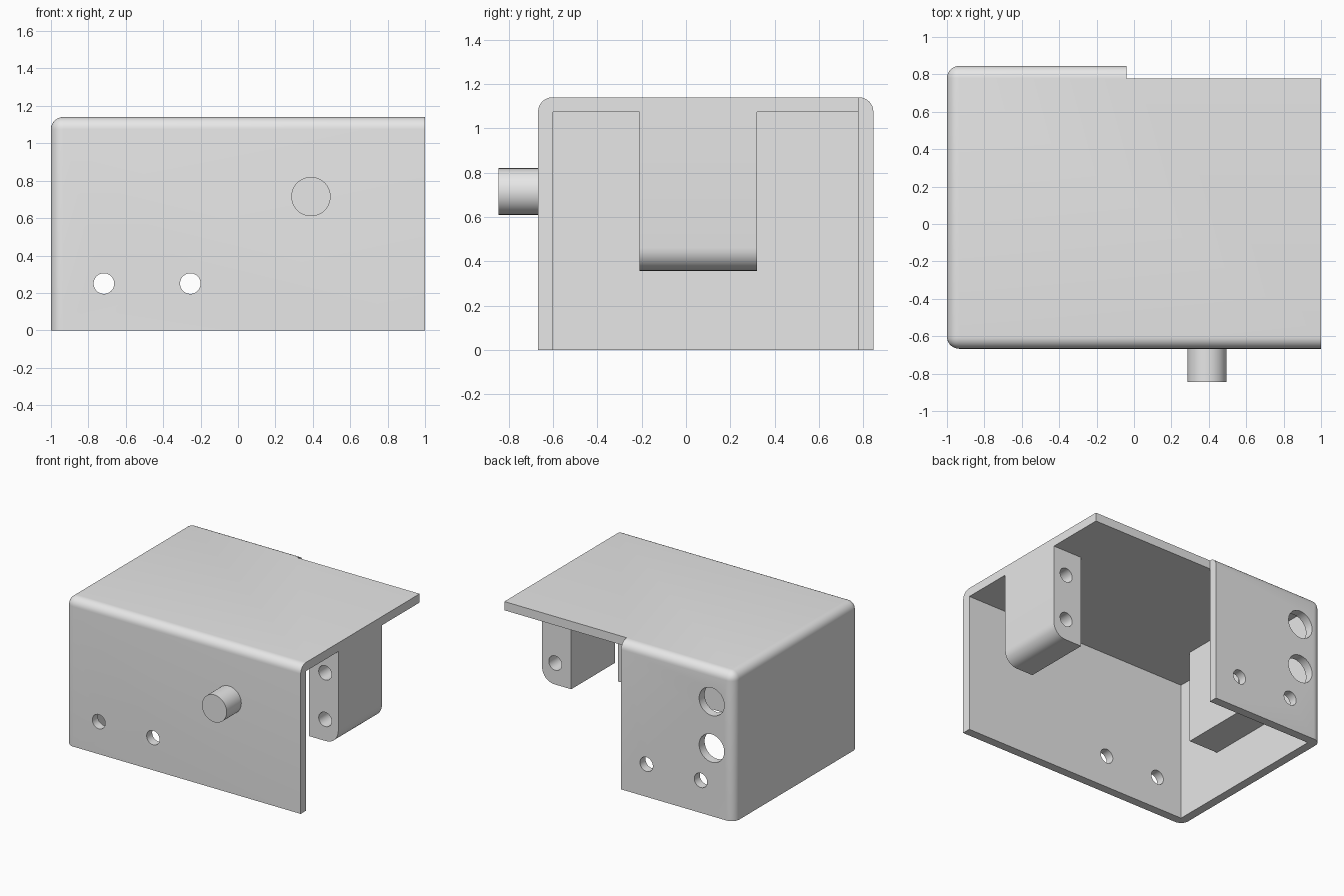
import bpy
import bmesh
import math
from mathutils import Matrix, Vector

if "Cube" in bpy.data.objects:
    bpy.data.objects.remove(bpy.data.objects["Cube"], do_unlink=True)

grey = bpy.data.materials.new("plain grey")
grey.use_nodes = True
grey.diffuse_color = (0.8, 0.8, 0.8, 1)
grey.node_tree.nodes["Principled BSDF"].inputs["Base Color"].default_value = (0.8, 0.8, 0.8, 1)

# Main dimensions
WALL = 0.067
FRONT, BACK, TOP = -0.667, 0.845, 1.14
INNER_BACK = BACK - WALL
INNER_TOP = TOP - WALL


def finish(name, bm):
    mesh = bpy.data.meshes.new(name)
    bm.to_mesh(mesh)
    bm.free()
    mesh.materials.append(grey)
    obj = bpy.data.objects.new(name, mesh)
    bpy.context.collection.objects.link(obj)
    return obj


def box(name, low, high, radius=0, rounded=None):
    """Box between two corners; edges whose midpoint passes the rule are rounded."""
    low, high = Vector(low), Vector(high)
    bm = bmesh.new()
    bmesh.ops.create_cube(bm, size=1)
    for v in bm.verts:
        v.co = Vector([l + (c + 0.5) * (h - l) for l, c, h in zip(low, v.co, high)])
    if rounded:
        edges = [e for e in bm.edges
                 if rounded((e.verts[0].co + e.verts[1].co) / 2)]
        bmesh.ops.bevel(bm, geom=edges, offset=radius, segments=8,
                        profile=0.5, affect='EDGES')
    return finish(name, bm)


def rod(name, x, z, radius, y0, y1):
    """Cylinder running along y."""
    bm = bmesh.new()
    bmesh.ops.create_cone(bm, cap_ends=True, segments=48, radius1=radius,
                          radius2=radius, depth=y1 - y0)
    turn = Matrix.Rotation(math.pi / 2, 4, 'X')
    bm.transform(Matrix.Translation((x, (y0 + y1) / 2, z)) @ turn)
    return finish(name, bm)


def cut(obj, cutter):
    mod = obj.modifiers.new("cut", 'BOOLEAN')
    mod.operation = 'DIFFERENCE'
    mod.solver = 'EXACT'
    mod.object = cutter
    bpy.context.view_layer.objects.active = obj
    bpy.ops.object.modifier_apply(modifier=mod.name)
    bpy.data.objects.remove(cutter, do_unlink=True)


# Shell: rounded along the top edges and the closed end's corners
def shell_edge(p):
    on_end = p.x < -0.99
    on_top = p.z > TOP - 0.01
    on_side = p.y < FRONT + 0.01 or p.y > BACK - 0.01
    return on_end + on_top + on_side > 1


shell = box("shell", (-1, FRONT, 0), (1, BACK, TOP), 0.065, shell_edge)
cut(shell, box("cavity", (-1 + WALL, FRONT + WALL, -1), (2, INNER_BACK, INNER_TOP)))
cut(shell, box("back_notch", (-0.04, INNER_BACK, -1), (2, 2, 2)))

# Small holes through front and back walls
for x in (-0.717, -0.255):
    cut(shell, rod("wall_hole", x, 0.25, 0.055, -2, 2))

# Large access holes in the back wall
HOLE_HEIGHTS = (0.522, 0.88)
for z in HOLE_HEIGHTS:
    cut(shell, rod("access_hole", -0.81, z, 0.107, 0.6, 2))

# Mounting blocks hanging from the top, the open-end one rounded below
inner_block = box("inner_mounting_block", (-1 + WALL, -0.21, 0.357), (-0.685, 0.32, INNER_TOP))
outer_block = box("outer_mounting_block", (0.752, -0.21, 0.357), (1, 0.32, INNER_TOP),
                  0.105, lambda p: p.x > 0.99 and p.z < 0.4)
for block, x in ((inner_block, -0.81), (outer_block, 0.888)):
    for z in HOLE_HEIGHTS:
        cut(block, rod("screw_hole", x, z, 0.055, -0.4, 0.5))

# Peg on the front
peg = rod("front_peg", 0.39, 0.715, 0.105, -0.845, FRONT + 0.02)

# Smooth curved surfaces, keep corners sharp
bpy.ops.object.select_all(action='DESELECT')
for obj in (shell, inner_block, outer_block, peg):
    obj.select_set(True)
bpy.context.view_layer.objects.active = shell
bpy.ops.object.shade_smooth_by_angle(angle=math.radians(30))
